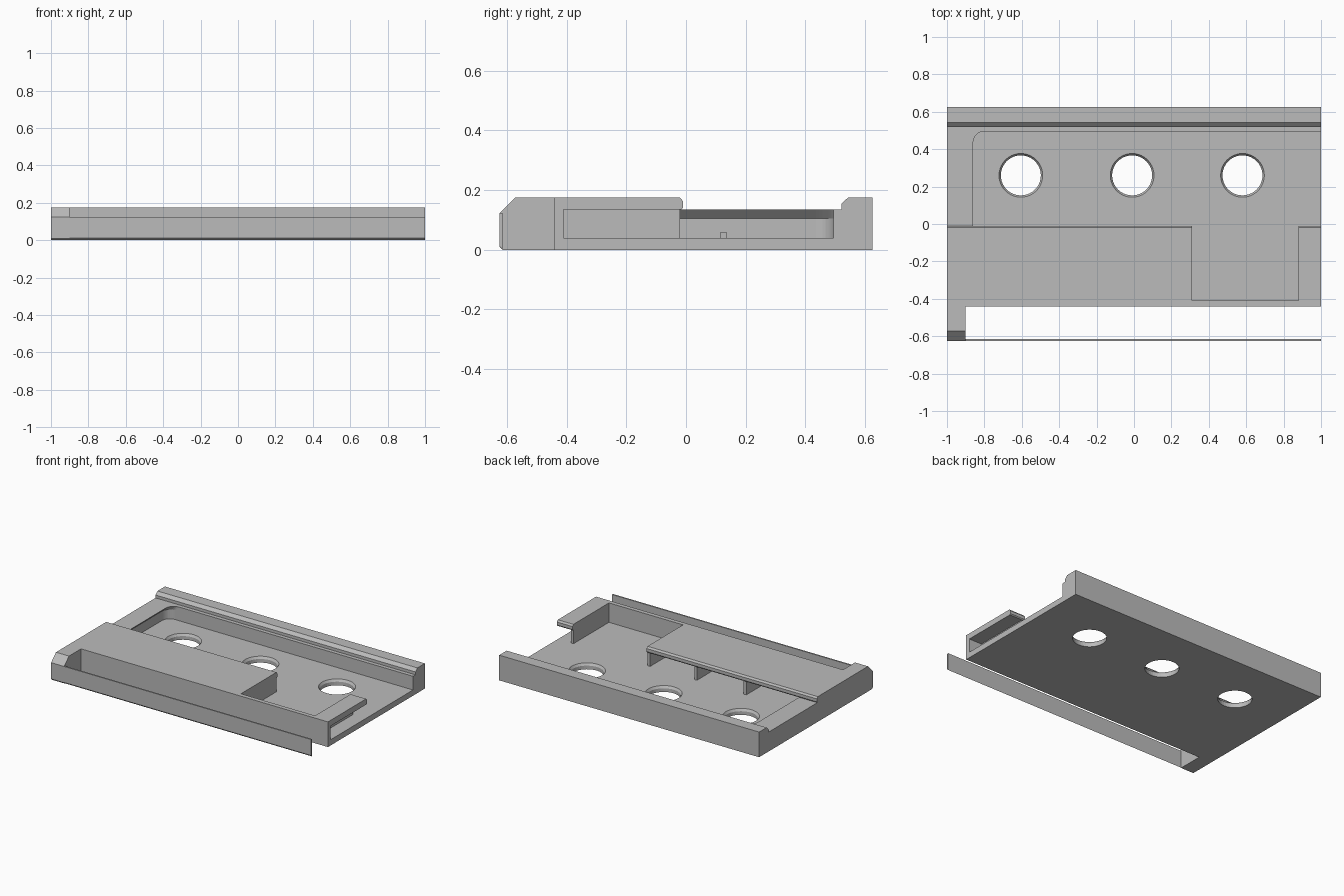
import bpy, bmesh, math

if "Cube" in bpy.data.objects:
    bpy.data.objects.remove(bpy.data.objects["Cube"], do_unlink=True)

GREY = (0.5, 0.5, 0.5, 1)
grey = bpy.data.materials.new("plain grey")
grey.use_nodes = True
grey.diffuse_color = GREY
grey.node_tree.nodes["Principled BSDF"].inputs["Base Color"].default_value = GREY


def loft(name, start, end):
    """Solid between two matching rings of 3D points."""
    bm = bmesh.new()
    a = [bm.verts.new(p) for p in start]
    b = [bm.verts.new(p) for p in end]
    bm.faces.new(a)
    bm.faces.new(b)
    n = len(a)
    for i in range(n):
        j = (i + 1) % n
        bm.faces.new((a[i], a[j], b[j], b[i]))
    bmesh.ops.recalc_face_normals(bm, faces=bm.faces)
    mesh = bpy.data.meshes.new(name)
    bm.to_mesh(mesh)
    bm.free()
    mesh.materials.append(grey)
    obj = bpy.data.objects.new(name, mesh)
    bpy.context.collection.objects.link(obj)
    return obj


def along_x(name, profile, x0, x1):
    """Extrude a (y, z) profile along x."""
    return loft(name, [(x0, y, z) for y, z in profile], [(x1, y, z) for y, z in profile])


def box(name, x0, x1, y0, y1, z0, z1):
    return along_x(name, [(y0, z0), (y1, z0), (y1, z1), (y0, z1)], x0, x1)


def circle(x, y, z, r, n=40):
    return [(x + r * math.cos(i * math.tau / n), y + r * math.sin(i * math.tau / n), z)
            for i in range(n)]


FLOOR, LEDGE, TOP = 0.04, 0.135, 0.175
FRONT, BACK, INNER = -0.44, 0.625, 0.495

# Floor plate with three flared holes
floor = box("floor_plate", -1, 1, FRONT, INNER, 0, FLOOR)
bpy.context.view_layer.objects.active = floor
for x in (-0.605, -0.01, 0.58):
    for low, high, r0, r1 in ((-0.02, 0.06, 0.107, 0.107), (0.025, 0.055, 0.107, 0.127)):
        cutter = loft("hole_cutter", circle(x, 0.26, low, r0), circle(x, 0.26, high, r1))
        cutter.hide_render = True
        cut = floor.modifiers.new("hole", "BOOLEAN")
        cut.operation, cut.object, cut.solver = "DIFFERENCE", cutter, "EXACT"
        bpy.ops.object.modifier_apply(modifier=cut.name)
        bpy.data.objects.remove(cutter, do_unlink=True)

# Back rail with a stepped, bevelled inner edge
along_x("back_rail", [(INNER, 0), (BACK, 0), (BACK, TOP), (0.543, TOP),
                      (0.522, 0.155), (0.522, LEDGE), (INNER, LEDGE)], -1, 1)


# Side wall with a rounded inner corner and a slanted lip
def wall_plan(z, inset):
    x, r = -0.86 - inset, 0.06
    arc = [(x + r - r * math.cos(t * math.pi / 16), INNER - r + r * math.sin(t * math.pi / 16), z)
           for t in range(9)]
    return [(-1, FRONT, z), (x, FRONT, z)] + arc + [(-1, INNER, z)]


loft("side_wall", wall_plan(FLOOR, 0.03), wall_plan(0.105, 0.03))
loft("side_wall_lip", wall_plan(0.105, 0.03), wall_plan(LEDGE, 0))
box("side_wall_nub", -0.89, -0.87, 0.115, 0.135, FLOOR, 0.06)

# Front wall
box("front_wall", -1, 1, FRONT, -0.41, FLOOR, TOP)

# Cover plates on both sides of the open notch, with a bevelled rear lip
cover = [(-0.41, LEDGE), (-0.015, LEDGE), (-0.01, 0.142), (-0.01, 0.163),
         (-0.02, TOP), (-0.41, TOP)]
along_x("main_cover", cover, -1, 0.31)
along_x("end_cover", cover, 0.88, 1)

# Ribs holding up the covers
for x in (-0.45, -0.07, 0.29, 0.88):
    box("cover_rib", x, x + 0.02, -0.41, -0.02, FLOOR, LEDGE)

# Front corner post with a bevelled top edge
along_x("corner_post", [(-0.615, 0), (FRONT, 0), (FRONT, TOP), (-0.572, TOP),
                        (BACK * -1, 0.123), (BACK * -1, 0.01)], -1, -0.9)

# Thin free strip running along the front
along_x("front_strip", [(-0.625, 0.012), (-0.615, 0.002), (-0.615, 0.123), (-0.625, 0.123)],
        -0.9, 1)
